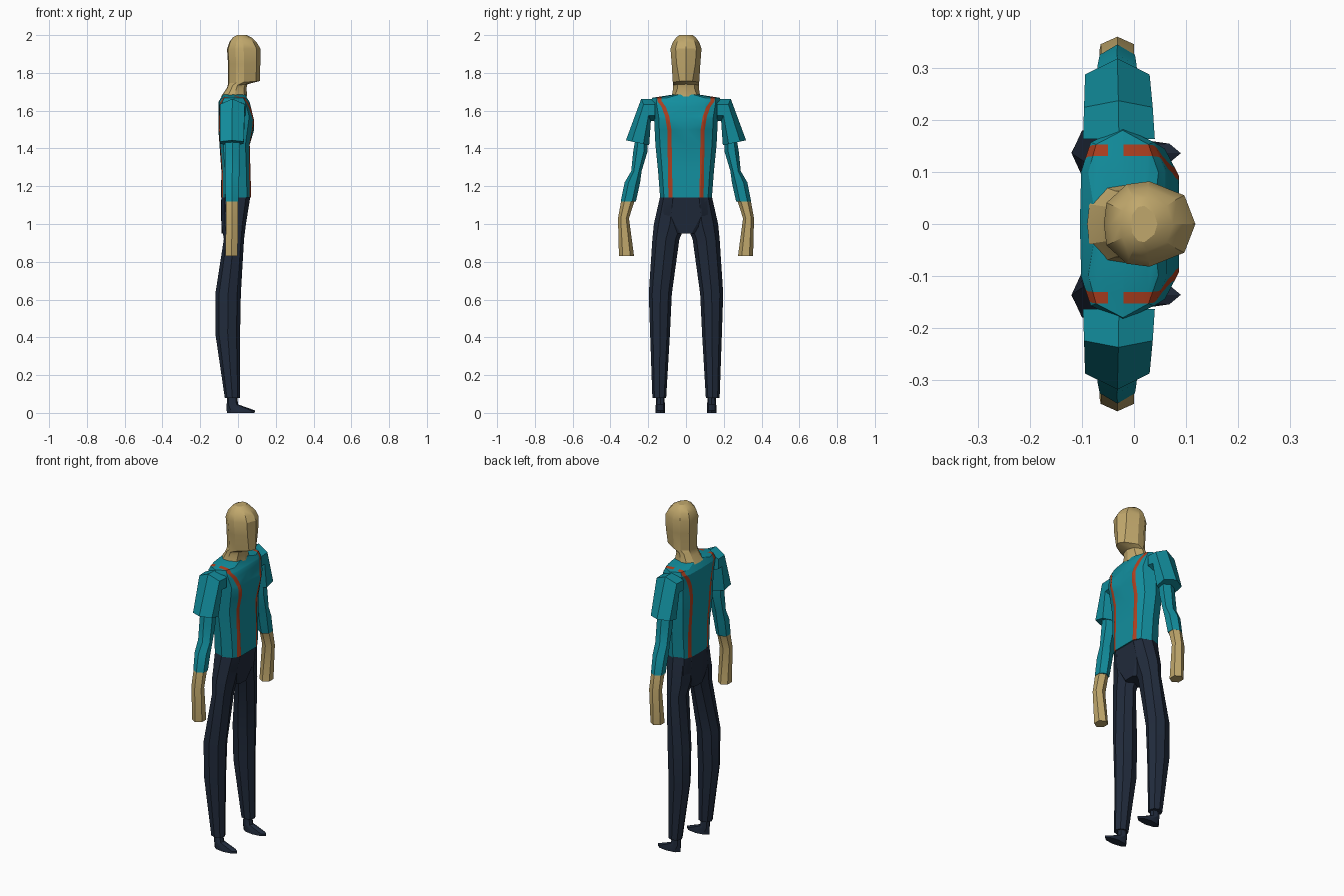
import bpy, bmesh, math
from mathutils import Vector

if "Cube" in bpy.data.objects:
    bpy.data.objects.remove(bpy.data.objects["Cube"])


def material(name, rgb):
    m = bpy.data.materials.new(name)
    m.diffuse_color = (*rgb, 1)
    m.use_nodes = True
    m.node_tree.nodes["Principled BSDF"].inputs["Base Color"].default_value = m.diffuse_color
    return m


SKIN = material("tan skin", (0.53, 0.39, 0.15))
TEAL = material("teal cloth", (0.006, 0.27, 0.34))
RED = material("rust red stripe", (0.42, 0.05, 0.014))
NAVY = material("dark navy cloth", (0.015, 0.024, 0.045))


def loft(name, rings, mat, mirror=False):
    """Skin a list of point rings with quads and close both ends."""
    bm = bmesh.new()
    loops = [[bm.verts.new(p) for p in r] for r in rings]
    n = len(loops[0])
    for a, b in zip(loops, loops[1:]):
        for i in range(n):
            j = (i + 1) % n
            bm.faces.new((a[i], a[j], b[j], b[i]))
    bm.faces.new(loops[0])
    bm.faces.new(loops[-1])
    bmesh.ops.recalc_face_normals(bm, faces=bm.faces)
    me = bpy.data.meshes.new(name)
    bm.to_mesh(me)
    bm.free()
    me.materials.append(mat)
    ob = bpy.data.objects.new(name, me)
    bpy.context.collection.objects.link(ob)
    if mirror:
        mod = ob.modifiers.new("mirror", 'MIRROR')
        mod.use_axis = (False, True, False)
        mod.use_mirror_merge = False
    return ob


def limb(name, rings, mat, n):
    """Limb of n sides; ring = inner y, z, outer y, z, back x, front x."""
    unit = [(math.sin(2 * math.pi * i / n), math.cos(2 * math.pi * i / n)) for i in range(n)]
    top = max(u for u, _ in unit)
    out = []
    for yi, zi, yo, zo, xb, xf in rings:
        ring = []
        for u, v in unit:
            t = 0.5 + 0.5 * v
            ring.append(((xb + xf) / 2 + u / top * (xf - xb) / 2,
                         yi + (yo - yi) * t, zi + (zo - zi) * t))
        out.append(ring)
    return loft(name, out, mat, True)


def level(z, y0, y1, xb, xf):
    return (y0, z, y1, z, xb, xf)


def both_sides(half):
    """Complete a half outline whose end points lie on y = 0."""
    return half + [(x, -y, z) for x, y, z in half[-2:0:-1]]


def trunk_ring(z, lift, xb, xf, hy):
    m, h = (xb + xf) / 2, (xf - xb) / 2
    prof = [(-1, 0), (-0.97, .55), (-0.75, .85), (0, 1), (0.72, .85), (1, .55), (1, 0)]
    return both_sides([(m + h * u, hy * v, z + lift * v) for u, v in prof])


def head_ring(zb, zf, xb, xf, hy, wf):
    prof = [(0, 0), (.03, hy * .5), (.25, hy * .93), (.5, hy), (.88, wf), (1, 0)]
    return both_sides([(xb + (xf - xb) * t, y, zb + (zf - zb) * t) for t, y in prof])


# Head and neck
loft("head", [head_ring(*r) for r in (
    (1.675, 1.675, -.09, .048, .076, .06),
    (1.715, 1.72, -.062, .045, .068, .045),
    (1.73, 1.74, -.055, .05, .068, .045),
    (1.745, 1.757, -.053, .116, .070, .034),
    (1.85, 1.85, -.053, .118, .076, .05),
    (1.925, 1.93, -.058, .118, .082, .055),
    (1.965, 1.96, -.045, .10, .070, .048),
    (1.99, 1.985, -.025, .075, .052, .035),
    (2.0, 2.0, -.005, .045, .035, .02))], SKIN)

# Shirt body
shirt = loft("shirt", [trunk_ring(*r) for r in (
    (1.14, 0, -.09, .07, .137),
    (1.28, 0, -.088, .066, .148),
    (1.42, 0, -.098, .062, .162),
    (1.50, .08, -.104, .086, .17),
    (1.645, 0, -.104, .062, .185),
    (1.668, 0, -.09, .047, .18),
    (1.685, 0, -.08, .04, .07))], TEAL)

# Stripes cut into the shirt, curving out over the shoulders
shirt.data.materials.append(RED)
bm = bmesh.new()
bm.from_mesh(shirt.data)


def cut(faces, co, no):
    geom = set(faces)
    for f in faces:
        geom.update(f.verts)
        geom.update(f.edges)
    bmesh.ops.bisect_plane(bm, geom=list(geom), dist=1e-5, plane_co=co, plane_no=no)


path = [(1.13, .082), (1.5, .088), (1.57, .1), (1.62, .118), (1.65, .14), (1.7, .144)]
WIDTH = 0.011
for z, _ in path[1:-1]:
    cut(bm.faces[:], (0, 0, z), (0, 0, 1))
for x in (-.05, -.02):
    cut(bm.faces[:], (x, 0, 0), (1, 0, 0))
for (z0, y0), (z1, y1) in zip(path, path[1:]):
    for s in (1, -1):
        for w in (-WIDTH, WIDTH):
            part = [f for f in bm.faces if z0 < f.calc_center_median().z < z1]
            cut(part, (0, s * (y0 + w), z0), (0, z1 - z0, -s * (y1 - y0)))
    for f in bm.faces:
        c = f.calc_center_median()
        if z0 < c.z < z1 and not -.05 < c.x < -.02:
            mid = y0 + (y1 - y0) * (c.z - z0) / (z1 - z0)
            if abs(abs(c.y) - mid) < WIDTH:
                f.material_index = 1
bm.to_mesh(shirt.data)
bm.free()

# Short sleeves over the arms
limb("sleeve", [
    (.163, 1.545, .163, 1.662, -.098, .04),
    (.186, 1.545, .237, 1.663, -.096, .036),
    (.195, 1.417, .318, 1.443, -.094, .03)], TEAL, 6)
limb("arm", [level(*r) for r in (
    (1.47, .205, .265, -.07, .01),
    (1.38, .205, .28, -.07, .01),
    (1.28, .235, .29, -.068, .008),
    (1.22, .243, .325, -.07, .005),
    (1.12, .265, .345, -.066, .002))], TEAL, 6)
limb("hand", [level(*r) for r in (
    (1.13, .27, .342, -.063, 0),
    (1.03, .302, .36, -.064, 0),
    (.83, .275, .355, -.066, -.002))], SKIN, 6)

# Trousers
loft("hips", [trunk_ring(*r) for r in (
    (1.17, 0, -.088, .067, .133),
    (1.05, 0, -.09, .05, .152),
    (.95, 0, -.086, .034, .055))], NAVY)
limb("trouser_leg", [level(*r) for r in (
    (1.15, 0, .136, -.088, .066),
    (1.0, 0, .17, -.088, .042),
    (.92, .035, .178, -.075, .032),
    (.63, .075, .197, -.12, .015),
    (.42, .085, .19, -.12, .011),
    (.08, .105, .178, -.07, .01))], NAVY, 8)

# Ankles and flat shoes
limb("shoe", [level(*r) for r in (
    (.10, .115, .157, -.055, -.005),
    (.045, .112, .16, -.06, 0),
    (.013, .11, .162, -.06, .09),
    (0, .11, .162, -.058, .088))], NAVY, 8)

# Soften shallow angles, keep the facets crisp
bpy.ops.object.select_all(action='SELECT')
bpy.context.view_layer.objects.active = shirt
bpy.ops.object.shade_smooth_by_angle(angle=math.radians(25))
